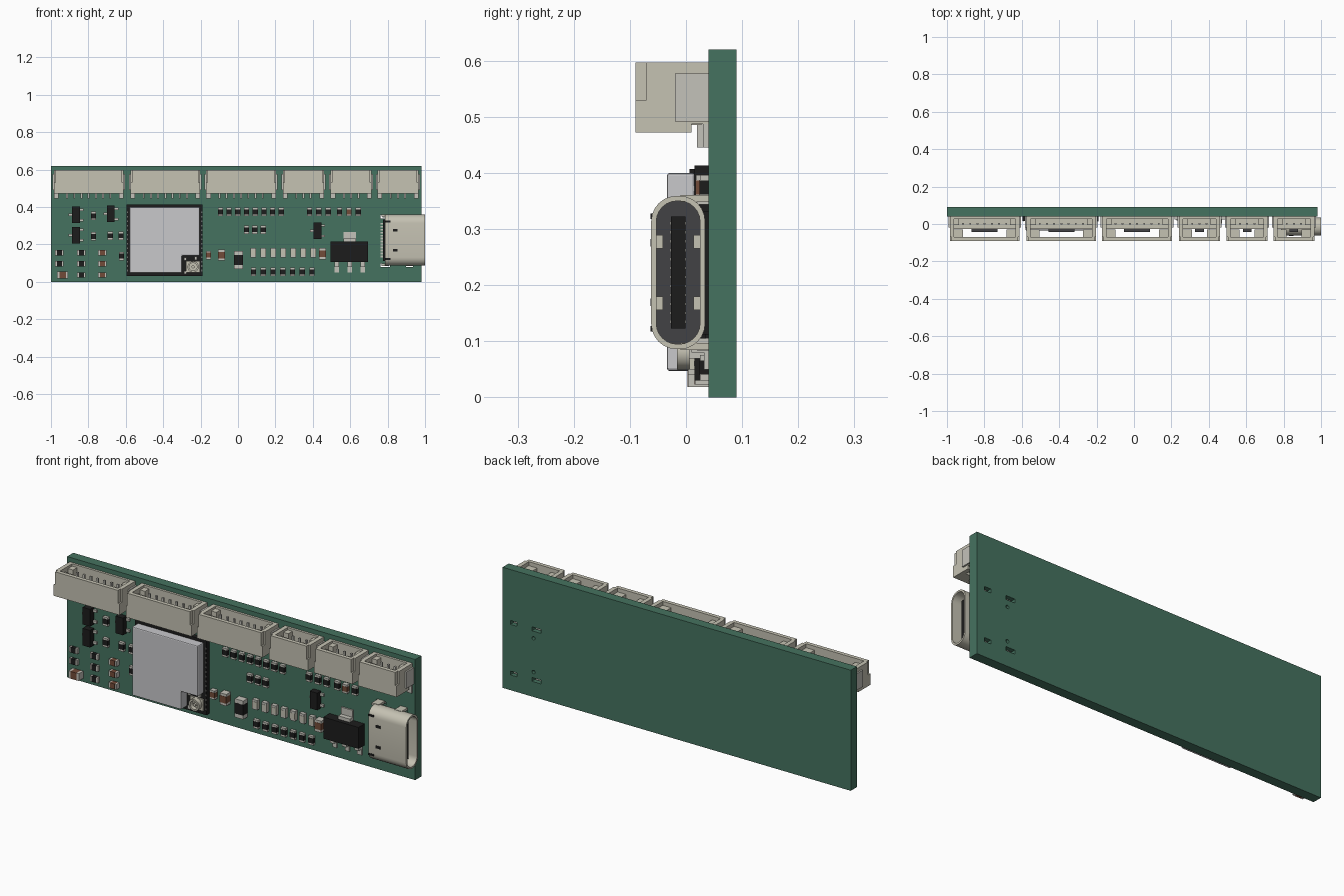
import bpy, bmesh, math
from mathutils import Vector

cube = bpy.data.objects.get("Cube")
if cube:
    bpy.data.objects.remove(cube, do_unlink=True)


def material(name, r, g, b):
    m = bpy.data.materials.new(name)
    m.use_nodes = True
    m.diffuse_color = (r, g, b, 1)
    m.node_tree.nodes["Principled BSDF"].inputs["Base Color"].default_value = (r, g, b, 1)
    return m


GREEN = material("board green", .06, .17, .115)
BEIGE = material("connector beige", .56, .54, .45)
SILVER = material("shield silver", .58, .58, .6)
BLACK = material("package black", .012, .012, .012)
DARK = material("plastic dark grey", .055, .055, .058)
BROWN = material("capacitor brown", .17, .07, .04)
SOLDER = material("terminal metal", .55, .54, .49)
FACE = .04  # front surface of the board


class Part:
    """Collects simple solids into one mesh object."""

    def __init__(self, name):
        self.name, self.bm, self.mats = name, bmesh.new(), []

    def paint(self, faces, mat):
        if mat not in self.mats:
            self.mats.append(mat)
        for f in faces:
            f.material_index = self.mats.index(mat)

    def box(self, mat, x0, x1, y0, y1, z0, z1):
        verts = bmesh.ops.create_cube(self.bm, size=1)["verts"]
        for v in verts:
            v.co = (x1 if v.co.x > 0 else x0, y1 if v.co.y > 0 else y0, z1 if v.co.z > 0 else z0)
        self.paint({f for v in verts for f in v.link_faces}, mat)

    def block(self, mat, x, z, w, h, front, back=FACE):
        self.box(mat, x - w / 2, x + w / 2, front, back, z - h / 2, z + h / 2)

    def prism(self, mat, points, along):
        a = [self.bm.verts.new(p) for p in points]
        b = [self.bm.verts.new(Vector(p) + Vector(along)) for p in points]
        faces = [self.bm.faces.new(a), self.bm.faces.new(b)]
        for i in range(len(a)):
            faces.append(self.bm.faces.new((a[i - 1], a[i], b[i], b[i - 1])))
        self.paint(faces, mat)

    def tube(self, mat, outer, inner, along):
        rings = [[self.bm.verts.new(Vector(p) + Vector(s)) for p in loop]
                 for loop, s in ((outer, (0, 0, 0)), (outer, along), (inner, along), (inner, (0, 0, 0)))]
        faces = []
        for k in range(4):
            a, b = rings[k - 1], rings[k]
            for i in range(len(a)):
                faces.append(self.bm.faces.new((a[i - 1], a[i], b[i], b[i - 1])))
        self.paint(faces, mat)

    def finish(self, smooth=False):
        bmesh.ops.recalc_face_normals(self.bm, faces=self.bm.faces[:])
        me = bpy.data.meshes.new(self.name)
        self.bm.to_mesh(me)
        self.bm.free()
        for m in self.mats:
            me.materials.append(m)
        ob = bpy.data.objects.new(self.name, me)
        bpy.context.collection.objects.link(ob)
        if smooth:
            bpy.ops.object.select_all(action="DESELECT")
            ob.select_set(True)
            bpy.context.view_layer.objects.active = ob
            bpy.ops.object.shade_smooth_by_angle()
        return ob


def rounded(x, cy, cz, hy, hz, r, steps=6):
    """Rounded rectangle lying in a plane of constant x."""
    pts = []
    for q, (sy, sz) in enumerate(((1, 1), (-1, 1), (-1, -1), (1, -1))):
        for i in range(steps + 1):
            a = (q + i / steps) * math.pi / 2
            pts.append((x, cy + sy * (hy - r) + r * math.cos(a), cz + sz * (hz - r) + r * math.sin(a)))
    return pts


def circle(x, y, z, r, n=20):
    return [(x + r * math.cos(math.tau * i / n), y, z + r * math.sin(math.tau * i / n)) for i in range(n)]


# Circuit board with slots for the socket legs
board = Part("circuit_board")
board.box(GREEN, -1, .98, FACE, .09, 0, .62)
board = board.finish()
cutter, legs = Part("slot_cutter"), Part("socket_legs")
for side in (-1, 1):
    for x, w in ((.917, .036), (.787, .052)):
        z = .218 + side * .13
        cutter.block(GREEN, x, z, w, .02, 0, .2)
        legs.block(SOLDER, x, z, w * .6, .009, .02, .075)
    cutter.prism(GREEN, circle(.804, 0, .215 + side * .087, .009, 12), (0, .2, 0))
legs.finish()
cutter = cutter.finish()
mod = board.modifiers.new("slots", "BOOLEAN")
mod.object, mod.solver = cutter, "EXACT"
bpy.context.view_layer.objects.active = board
bpy.ops.object.modifier_apply(modifier="slots")
bpy.data.objects.remove(cutter, do_unlink=True)


# Cable connectors along the top edge, open upwards
def cable_connector(name, x0, x1, pins):
    p = Part(name)
    lo, hi, wall = .472, .597, .022
    cx, half = (x0 + x1) / 2, (x1 - x0) / 2
    p.box(BEIGE, x0 + .008, x1 - .008, -.09, -.07, lo, hi)
    p.box(BEIGE, x0 + wall, x1 - wall, .028, FACE, lo + .015, hi)
    p.box(BEIGE, x0 + wall, x1 - wall, -.028, .028, lo + .013, lo + .04)
    for s in (-1, 1):
        def end(mat, a, b, *rest):
            p.box(mat, *sorted((cx + s * (half - a), cx + s * (half - b))), *rest)
        end(BEIGE, 0, wall, -.07, FACE, lo + .015, hi)
        end(BEIGE, 0, wall, -.09, .01, lo, lo + .058)
        end(BEIGE, wall, .07, -.07, -.03, lo, hi - .02)
        end(BEIGE, wall, .05, -.005, .028, lo + .04, hi - .012)
        end(SOLDER, -.008, .004, -.02, FACE, lo + .02, hi - .02)
        end(SOLDER, 0, .025, .03, FACE, lo - .027, lo + .02)
    p.block(DARK, cx, lo + .02, (pins - 1) * .0385 * .6, .02, -.042, -.028)
    for i in range(pins):
        x = cx + (i - (pins - 1) / 2) * .0385
        p.box(SOLDER, x - .005, x + .005, -.004, .006, lo + .04, hi - .02)
        p.box(SOLDER, x - .005, x + .005, .02, FACE, lo - .027, lo + .016)
    p.finish()


for i, x in enumerate((-.985, -.575, -.17)):
    cable_connector(f"wide_connector_{i}", x, x + .373, 7)
for i, x in enumerate((.24, .495, .745)):
    cable_connector(f"narrow_connector_{i}", x, x + .22, 3)

# Radio module: carrier, metal can with a cut corner, aerial socket
carrier = Part("module_carrier")
carrier.box(BLACK, -.595, -.19, .015, FACE, .03, .413)
for i in range(14):
    for x in (-.592, -.193):
        carrier.block(SOLDER, x, .06 + i * .024, .004, .009, .014)
carrier.finish()
can = Part("module_shield")
outline = ((-.58, .047), (-.3, .047), (-.3, .14), (-.205, .14), (-.205, .4), (-.58, .4))
can.prism(SILVER, [(x, -.034, z) for x, z in outline], (0, .05, 0))
bevel = can.finish().modifiers.new("soft_edges", "BEVEL")
bevel.width, bevel.segments = .005, 2
aerial = Part("aerial_socket")
aerial.block(BEIGE, -.24, .08, .075, .06, .006, .016)
aerial.tube(BEIGE, circle(-.24, -.016, .08, .03), circle(-.24, -.016, .08, .021), (0, .025, 0))
aerial.prism(BEIGE, circle(-.24, -.012, .08, .008), (0, .02, 0))
for x, z in ((-.283, .122), (-.283, .05), (-.225, .125)):
    aerial.block(SOLDER, x, z, .014, .018, .004, .016)
aerial.finish(True)

# Charging socket opening towards the side
shell = Part("socket_shell")
cy, cz = -.014, .2225
shell.tube(BEIGE, rounded(.785, cy, cz, .048, .1365, .045),
           rounded(.785, cy, cz, .039, .1275, .037), (.215, 0, 0))
for s in (-1, 1):
    for t in (-1, 1):
        shell.box(BEIGE, .88, .93, *sorted((cy + t * .027, cy + t * .04)), cz + s * .055 - .012, cz + s * .055 + .012)
    for x in (.787, .917):
        shell.box(BEIGE, x - .02, x + .02, -.01, FACE, *sorted((cz + s * .126, cz + s * .138)))
shell.finish(True)
core = Part("socket_core")
core.prism(DARK, rounded(.79, cy, cz, .0395, .128, .037), (.03, 0, 0))
core.box(BLACK, .8, .97, cy - .013, cy + .013, cz - .1, cz + .1)
core.box(BLACK, .775, .8, .01, FACE, cz - .11, cz + .11)
for i in range(12):
    z = cz + (i - 5.5) * .016
    core.box(SOLDER, .762, .785, .032, FACE, z - .005, z + .005)
    core.box(SOLDER, .85, .96, cy - .0145, cy + .0145, z - .003, z + .003)
core.finish()
slots = Part("socket_spring_slots")
for s in (-1, 1):
    slots.block(BLACK, .84, cz + s * .053, .025, .014, -.0635, -.06)
    slots.block(BLACK, .8, cz + s * .1, .03, .01, -.0635, -.06)
slots.finish()

# Voltage regulator with tab and three legs
reg = Part("voltage_regulator")
reg.block(BLACK, .595, .16, .2, .11, -.014, .036)
reg.block(SOLDER, .597, .245, .066, .045, .032)
reg.block(SOLDER, .597, .223, .066, .018, .008)
for i in (-1, 0, 1):
    reg.block(SOLDER, .597 + i * .07, .067, .024, .034, .032)
    reg.block(SOLDER, .597 + i * .07, .093, .024, .026, .01)
reg.finish()

# Small transistors with legs on both sides
for i, (x, z) in enumerate(((-.867, .358), (-.867, .25), (-.68, .363), (.425, .273))):
    t = Part(f"transistor_{i}")
    t.block(BLACK, x, z, .042, .088, .006, .037)
    for dx, dz in ((-.03, 0), (.03, -.028), (.03, .028)):
        t.block(SOLDER, x + dx, z + dz, .02, .013, .03)
    t.finish()


# Two-terminal chips: body between metal ends
def chips(name, mat, x, z, n=1, dx=0, dz=0, length=.045, width=.028, high=.015, flat=False):
    p = Part(name)
    for i in range(n):
        cx, c = x + i * dx, z + i * dz
        size = (length, width) if flat else (width, length)
        for s in (-1, 1):
            off, cap = s * length * .39, length * .22
            ox, oz = (off, 0) if flat else (0, off)
            p.block(SOLDER, cx + ox, c + oz, cap if flat else width, width if flat else cap, FACE - high)
        body = (length * .58, width) if flat else (width, length * .58)
        p.block(mat, cx, c, *body, FACE - high - .001)
    p.finish()


chips("upper_resistors", BLACK, -.094, .374, 8, .0465)
chips("middle_resistors", BLACK, .045, .278, 3, .045)
chips("right_resistors", BLACK, .382, .374, 3, .05)
chips("far_right_resistors", BLACK, .543, .374, 3, .05)
chips("right_capacitor", BROWN, .593, .374, high=.022)
chips("lamps", BEIGE, .081, .155, 7, .0535, length=.05, high=.02)
chips("lower_resistors", BLACK, .083, .053, 7, .052)
chips("left_resistors", BLACK, -.955, .155, 2, 0, -.059, flat=True)
chips("inner_resistors", BLACK, -.837, .155, 3, 0, -.059, flat=True)
chips("inner_capacitors", BROWN, -.725, .155, 3, 0, -.059, high=.024, flat=True)
chips("corner_capacitor", BROWN, -.938, .037, length=.06, width=.037, high=.036, flat=True)
chips("base_resistors", BLACK, -.773, .352, 2, 0, -.109)
chips("gate_resistors", BLACK, -.683, .246, 2, .058)
chips("side_resistor", BLACK, -.623, .137)
chips("module_capacitor", BROWN, -.158, .143, high=.024)
chips("bulk_capacitors", BROWN, -.088, .143, 2, .54, .007, length=.06, width=.037, high=.036)
chips("diode", BLACK, .002, .117, length=.095, width=.048, high=.035)
